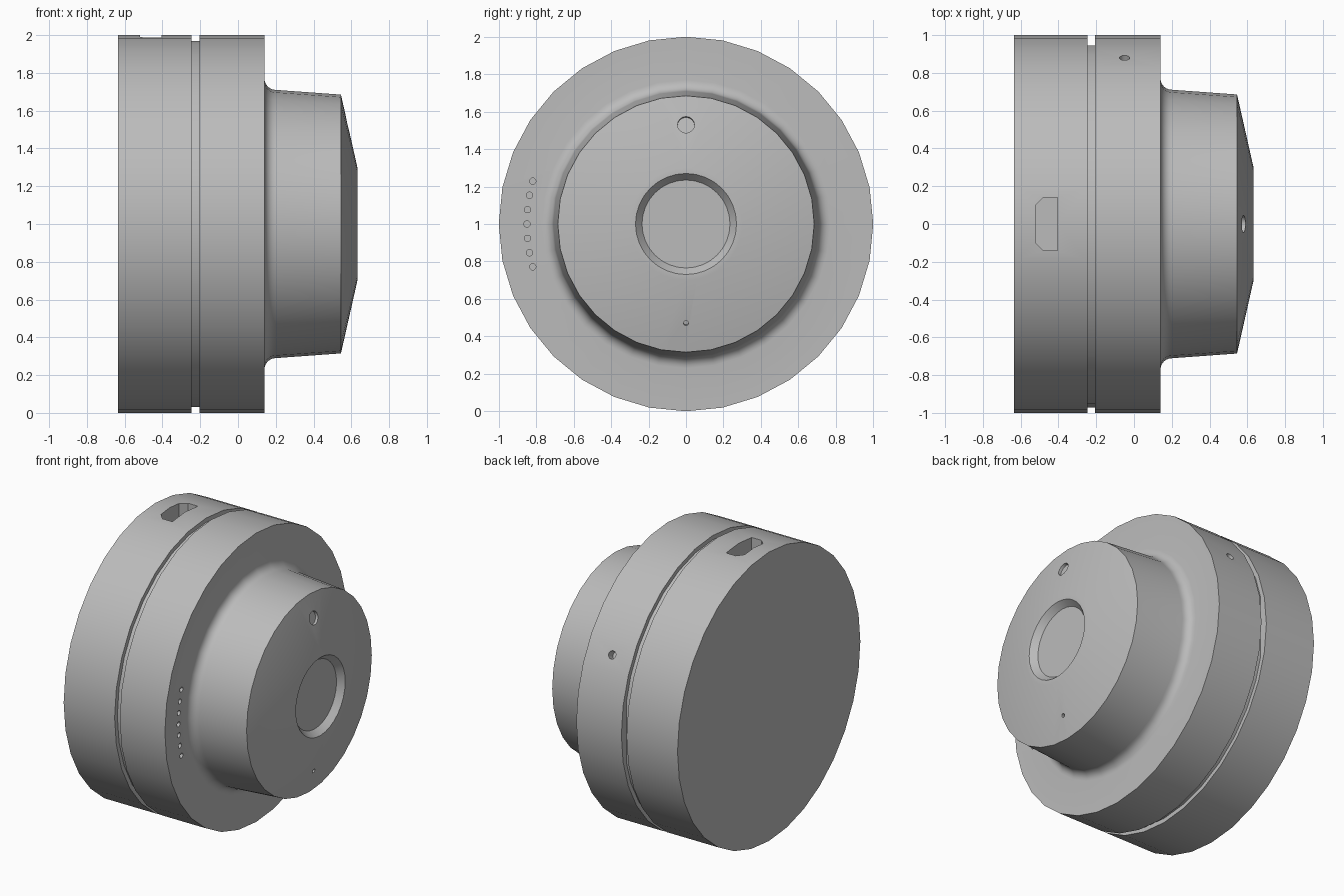
import bpy, bmesh, math
from mathutils import Vector

cube = bpy.data.objects.get("Cube")
if cube:
    bpy.data.objects.remove(cube, do_unlink=True)

SEGMENTS = 32
grey = bpy.data.materials.new("plain_grey")
grey.use_nodes = True
COLOUR = (0.5, 0.5, 0.5, 1)
grey.diffuse_color = COLOUR
grey.node_tree.nodes["Principled BSDF"].inputs["Base Color"].default_value = COLOUR


def make_object(name, bm):
    bmesh.ops.recalc_face_normals(bm, faces=bm.faces)
    mesh = bpy.data.meshes.new(name)
    bm.to_mesh(mesh)
    bm.free()
    mesh.materials.append(grey)
    obj = bpy.data.objects.new(name, mesh)
    bpy.context.collection.objects.link(obj)
    return obj


def lathe(name, profile):
    """Closed solid turned about the horizontal axis; profile is (x, radius)."""
    bm = bmesh.new()
    rings = []
    for x, r in profile:
        angles = [2 * math.pi * i / SEGMENTS for i in range(SEGMENTS)]
        rings.append([bm.verts.new((x, r * math.sin(a), 1 + r * math.cos(a))) for a in angles])
    for a, b in zip(rings, rings[1:]):
        for i in range(SEGMENTS):
            j = (i + 1) % SEGMENTS
            bm.faces.new((a[i], a[j], b[j], b[i]))
    bm.faces.new(rings[0])
    bm.faces.new(rings[-1])
    return make_object(name, bm)


def prism(name, outline, bottom, top):
    """Upright prism from an outline of (x, y)."""
    bm = bmesh.new()
    face = bm.faces.new([bm.verts.new((x, y, bottom)) for x, y in outline])
    moved = bmesh.ops.extrude_face_region(bm, geom=[face])["geom"]
    bmesh.ops.translate(bm, vec=(0, 0, top - bottom),
                        verts=[v for v in moved if isinstance(v, bmesh.types.BMVert)])
    return make_object(name, bm)


def drill(target, centre, axis, radius, depth, sides=16):
    """Round blind hole, centred on a surface point and sunk against axis."""
    bm = bmesh.new()
    bmesh.ops.create_cone(bm, cap_ends=True, segments=sides, radius1=radius,
                          radius2=radius, depth=depth * 2)
    cutter = make_object("hole_cutter", bm)
    cutter.rotation_mode = 'QUATERNION'
    cutter.rotation_quaternion = Vector(axis).to_track_quat('Z', 'Y')
    cutter.location = centre
    cut(target, cutter)


def cut(target, cutter):
    cutter.hide_render = True
    bpy.context.view_layer.objects.active = target
    mod = target.modifiers.new("cut", 'BOOLEAN')
    mod.operation = 'DIFFERENCE'
    mod.solver = 'EXACT'
    mod.object = cutter
    bpy.context.view_layer.update()
    bpy.ops.object.modifier_apply(modifier=mod.name)
    bpy.data.objects.remove(cutter, do_unlink=True)


# Rear drum with the chamfered port on top
rear = lathe("rear_housing", [(-0.635, 1), (-0.245, 1)])
port = [(-0.405, -0.14), (-0.405, 0.14), (-0.48, 0.14),
        (-0.52, 0.1), (-0.52, -0.1), (-0.48, -0.14)]
cut(rear, prism("port_cutter", port, 1.88, 2.1))

# Groove core with a flat on the back side
core = lathe("groove_core", [(-0.255, 0.97), (-0.195, 0.97)])
flat = [(-0.4, 0.945), (0, 0.945), (0, 1.2), (-0.4, 1.2)]
cut(core, prism("flat_cutter", flat, 0.5, 1.5))

# Front drum, filleted into the tapered nose with a dished button
FILLET = 0.06
fillet = [(0.2 - FILLET * math.cos(a), 0.77 - FILLET * math.sin(a))
          for a in (math.pi / 2 * i / 6 for i in range(7))]
front = lathe("front_housing", [(-0.205, 1), (0.14, 1)] + fillet
              + [(0.545, 0.685), (0.632, 0.3), (0.632, 0.27), (0.59, 0.235)])

# Sensor window and pinhole on the nose cone
for side, radius in ((1, 0.045), (-1, 0.013)):
    drill(front, (0.58, 0, 1 + side * 0.53), (0.385, 0, side * 0.087), radius, 0.02)

# Arc of indicator holes on the front face
for i in range(-3, 4):
    a = math.radians(5.2 * i)
    drill(front, (0.14, -0.85 * math.cos(a), 1 + 0.85 * math.sin(a)), (1, 0, 0), 0.017, 0.02)

# Side hole in the front drum
a = math.radians(28)
drill(front, (-0.05, math.cos(a), 1 + math.sin(a)), (0, math.cos(a), math.sin(a)), 0.027, 0.06)

# Smooth walls with crisp rims
bpy.ops.object.select_all(action='DESELECT')
for obj in (rear, core, front):
    obj.select_set(True)
bpy.context.view_layer.objects.active = front
bpy.ops.object.shade_smooth_by_angle(angle=math.radians(25))
